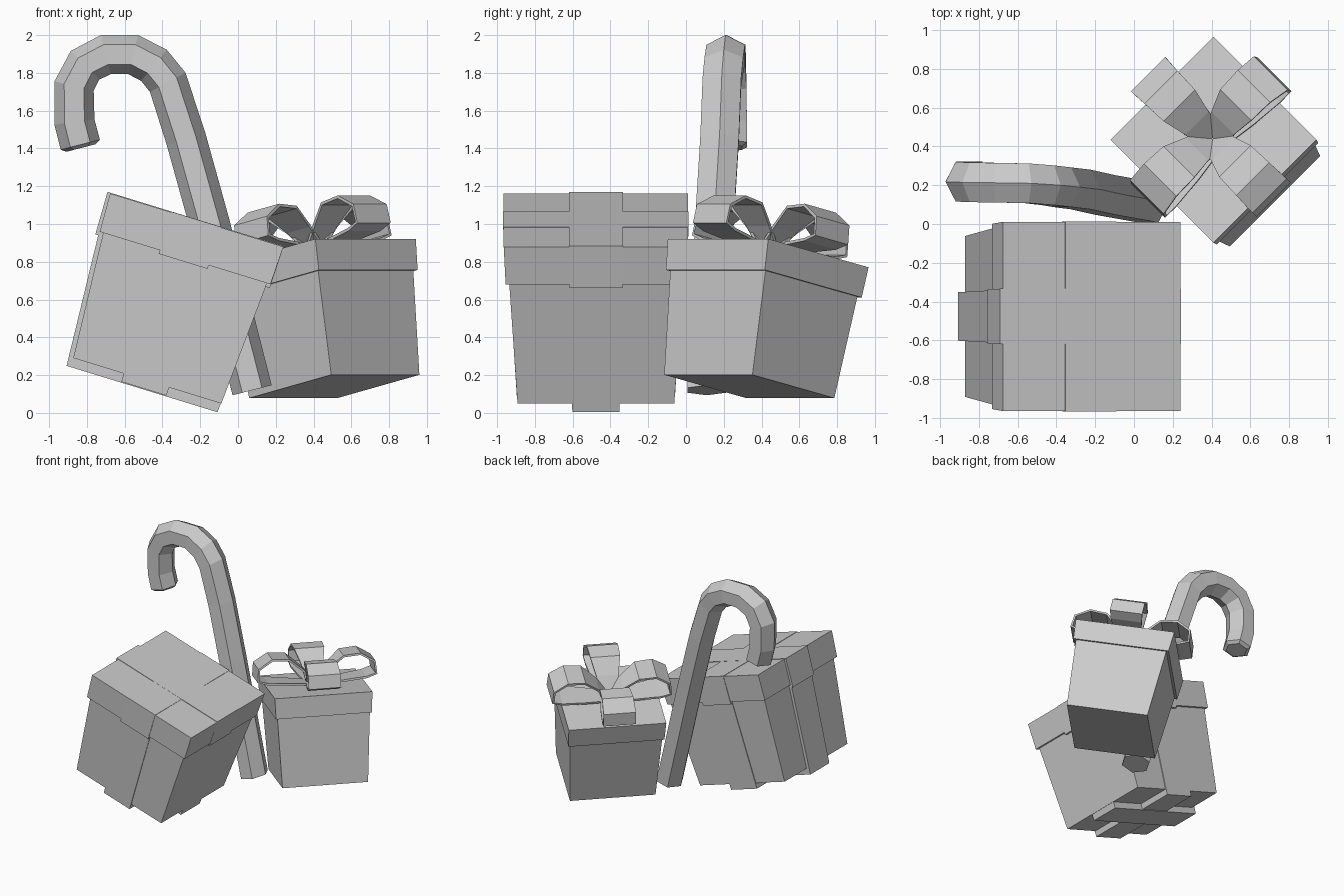
import bpy, bmesh
from math import radians, sin, cos, pi
from mathutils import Matrix, Vector

if "Cube" in bpy.data.objects:
    bpy.data.objects.remove(bpy.data.objects["Cube"])


def finish(name, bm, mat=Matrix()):
    bmesh.ops.recalc_face_normals(bm, faces=bm.faces[:])
    me = bpy.data.meshes.new(name)
    bm.to_mesh(me)
    bm.free()
    ob = bpy.data.objects.new(name, me)
    ob.matrix_world = mat
    bpy.context.collection.objects.link(ob)
    return ob


def bridge(bm, rings):
    for a, b in zip(rings, rings[1:]):
        n = len(a)
        for i in range(n):
            bm.faces.new((a[i], a[(i + 1) % n], b[(i + 1) % n], b[i]))


def tapered_box(name, mat, low, high, shift=0):
    """low / high are (half x, half y, z) of the two ends."""
    bm = bmesh.new()
    rings = [[bm.verts.new((sx * hx + shift, sy * hy, z))
              for sx, sy in ((-1, -1), (1, -1), (1, 1), (-1, 1))]
             for hx, hy, z in (low, high)]
    bridge(bm, rings)
    bm.faces.new(rings[0])
    bm.faces.new(rings[1])
    return finish(name, bm, mat)


# Large leaning box with lid and crossing ribbons
big = Matrix.Translation((-0.48, -0.477, 0.17)) @ Matrix.Rotation(radians(17.1), 4, 'Y')
tapered_box("large_box_body", big, (0.41, 0.415, 0), (0.455, 0.46, 0.70))
tapered_box("large_box_lid", big, (0.473, 0.478, 0.68), (0.48, 0.488, 0.89))
tapered_box("large_ribbon_side_body", big, (0.418, 0.125, -0.05), (0.463, 0.135, 0.69), -0.014)
tapered_box("large_ribbon_side_lid", big, (0.483, 0.14, 0.66), (0.488, 0.143, 0.894), -0.008)
tapered_box("large_ribbon_front_body", big, (0.125, 0.419, -0.045), (0.135, 0.464, 0.69), -0.005)
tapered_box("large_ribbon_front_lid", big, (0.135, 0.482, 0.66), (0.138, 0.491, 0.893), -0.005)

# Small tilted box with lid
up = Vector((-0.139, 0.139, 0.98)).normalized()
ax = Vector((1, 1, 0)).normalized()
ay = up.cross(ax)
small = Matrix.Translation((0.51, 0.335, 0.14)) @ Matrix((ax, ay, up)).transposed().to_4x4()
tapered_box("small_box_body", small, (0.33, 0.313, 0), (0.357, 0.352, 0.57))
tapered_box("small_box_lid", small, (0.37, 0.37, 0.555), (0.376, 0.383, 0.72))

# Bow of four ribbon loops: radius, height, half width
loop = [(0.01, 0.03, 0.07), (0.10, 0.13, 0.085), (0.21, 0.225, 0.115), (0.34, 0.235, 0.12),
        (0.445, 0.17, 0.125), (0.455, 0.075, 0.125), (0.38, 0.05, 0.12), (0.20, 0.03, 0.10),
        (0.02, 0.01, 0.07)]
for k in range(4):
    bm = bmesh.new()
    rows = [[bm.verts.new((r, s * w, h)) for s in (-1, 1)] for r, h, w in loop]
    for a, b in zip(rows, rows[1:]):
        bm.faces.new((a[0], a[1], b[1], b[0]))
    bow = finish(f"bow_loop_{k + 1}", bm, small @ Matrix.Translation((0, 0, 0.72))
                 @ Matrix.Rotation(k * pi / 2, 4, 'Z'))
    mod = bow.modifiers.new("thickness", 'SOLIDIFY')
    mod.thickness = 0.016
    mod.offset = 0

# Candy cane: hexagonal section swept along a hooked path
path = [Vector(p) for p in (
    (0.075, 0.11, 0.12), (-0.15, 0.15, 1.0), (-0.275, 0.178, 1.45), (-0.372, 0.19, 1.75),
    (-0.445, 0.20, 1.84), (-0.555, 0.21, 1.897), (-0.70, 0.213, 1.897), (-0.81, 0.215, 1.84),
    (-0.868, 0.218, 1.73), (-0.866, 0.22, 1.54), (-0.835, 0.22, 1.42))]
bm = bmesh.new()
rings = []
for i, p in enumerate(path):
    d1 = (path[min(i + 1, len(path) - 1)] - path[max(i, 1) - 1])
    if 0 < i < len(path) - 1:
        d1 = (path[i + 1] - p).normalized() + (p - path[i - 1]).normalized()
    n = Vector((d1.z, 0, -d1.x)).normalized()
    rings.append([bm.verts.new(p + n * 0.107 * cos(a * pi / 3) + Vector((0, 0.118 * sin(a * pi / 3), 0)))
                  for a in range(6)])
# Narrow bevelled tip at the hook end
tip = (path[-1] - path[-2]).normalized() * 0.018
rings.append([bm.verts.new(path[-1] + (v.co - path[-1]) * 0.75 + tip) for v in rings[-1]])
bridge(bm, rings)
bm.faces.new(rings[0])
bm.faces.new(rings[-1])
finish("candy_cane", bm)
